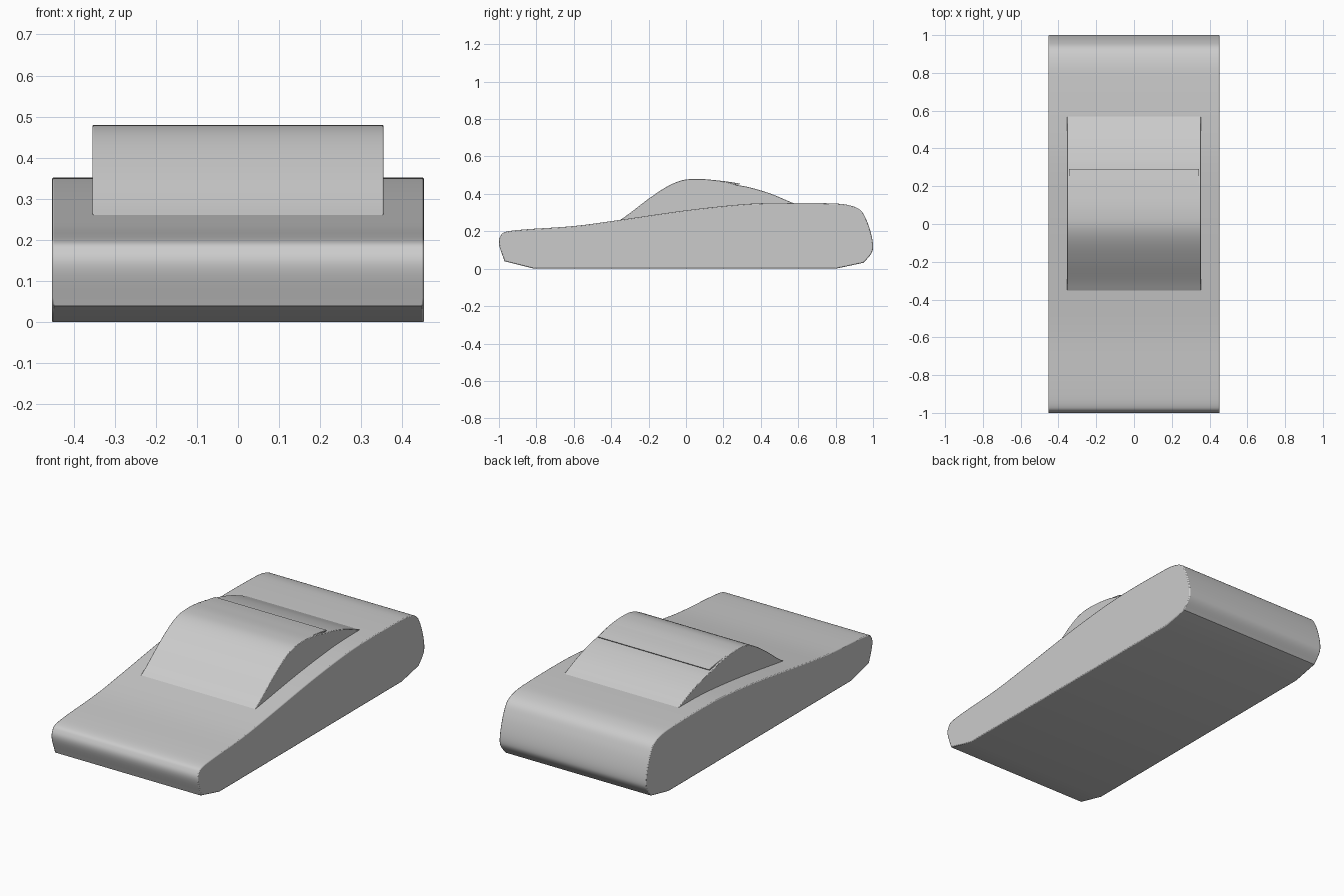
import bpy, bmesh
from mathutils import Vector

cube = bpy.data.objects.get("Cube")
if cube:
    bpy.data.objects.remove(cube, do_unlink=True)

grey = bpy.data.materials.new("plain grey")
grey.use_nodes = True
grey.diffuse_color = (0.6, 0.6, 0.6, 1)
grey.node_tree.nodes["Principled BSDF"].inputs["Base Color"].default_value = (0.6, 0.6, 0.6, 1)


def smooth_path(points, steps=5):
    """Catmull-Rom curve through (y, z) points."""
    pts = [Vector(p) for p in points]
    pts = [2 * pts[0] - pts[1]] + pts + [2 * pts[-1] - pts[-2]]
    out = []
    for a, b, c, d in zip(pts, pts[1:], pts[2:], pts[3:]):
        for i in range(steps):
            t = i / steps
            out.append(0.5 * (2 * b + (c - a) * t + (2 * a - 5 * b + 4 * c - d) * t**2
                              + (3 * b - a - 3 * c + d) * t**3))
    return out + [pts[-2]]


def extrude_profile(name, outline, half_width, rounding):
    """Side profile extruded across x, with softened side rims."""
    bm = bmesh.new()
    side = bm.faces.new([bm.verts.new((-half_width, y, z)) for y, z in outline])
    new = bmesh.ops.extrude_face_region(bm, geom=[side])["geom"]
    bmesh.ops.translate(bm, vec=(2 * half_width, 0, 0),
                        verts=[v for v in new if isinstance(v, bmesh.types.BMVert)])
    bmesh.ops.recalc_face_normals(bm, faces=bm.faces)
    weight = bm.edges.layers.float.new("bevel_weight_edge")
    for e in bm.edges:
        if abs(e.verts[0].co.x - e.verts[1].co.x) < 1e-5:
            e[weight] = 1
    mesh = bpy.data.meshes.new(name)
    bm.to_mesh(mesh)
    bm.free()
    obj = bpy.data.objects.new(name, mesh)
    bpy.context.collection.objects.link(obj)
    mesh.materials.append(grey)
    bevel = obj.modifiers.new("soft rims", 'BEVEL')
    bevel.limit_method = 'WEIGHT'
    bevel.width = rounding
    bevel.segments = 2
    bpy.ops.object.select_all(action='DESELECT')
    obj.select_set(True)
    bpy.context.view_layer.objects.active = obj
    bpy.ops.object.shade_smooth_by_angle(angle=0.5)
    return obj


# Long wedge body: rounded nose, rising hood, rounded tail, flat floor
body_top = smooth_path([(-0.97, 0.04), (-1, 0.13), (-0.992, 0.175), (-0.96, 0.198), (-0.85, 0.211),
                        (-0.6, 0.228), (-0.36, 0.26), (0, 0.312), (0.3, 0.344), (0.5, 0.352),
                        (0.75, 0.35), (0.86, 0.342), (0.93, 0.315), (0.965, 0.26), (0.99, 0.185),
                        (1, 0.12), (0.99, 0.08), (0.95, 0.032)])
extrude_profile("body", body_top + [(0.8, 0), (-0.81, 0)], 0.453, 0.005)

# Cabin with windscreen, and a rear window that reaches down to the tail deck
cabin_top = smooth_path([(-0.36, 0.256), (-0.3, 0.297), (-0.2, 0.374), (-0.1, 0.44), (-0.02, 0.473),
                         (0.06, 0.48), (0.14, 0.475), (0.22, 0.463)])
rear_window = smooth_path([(0.27, 0.448), (0.34, 0.435), (0.45, 0.402), (0.57, 0.352)])
extrude_profile("cabin", cabin_top + rear_window + [(0.57, 0.3), (-0.36, 0.2)], 0.354, 0.003)

# Thin roof lip overhanging the rear window
roof_edge = smooth_path([(0.14, 0.475), (0.22, 0.466), (0.29, 0.455)])
extrude_profile("roof_lip", roof_edge + [(0.285, 0.449), (0.14, 0.465)], 0.345, 0.001)
